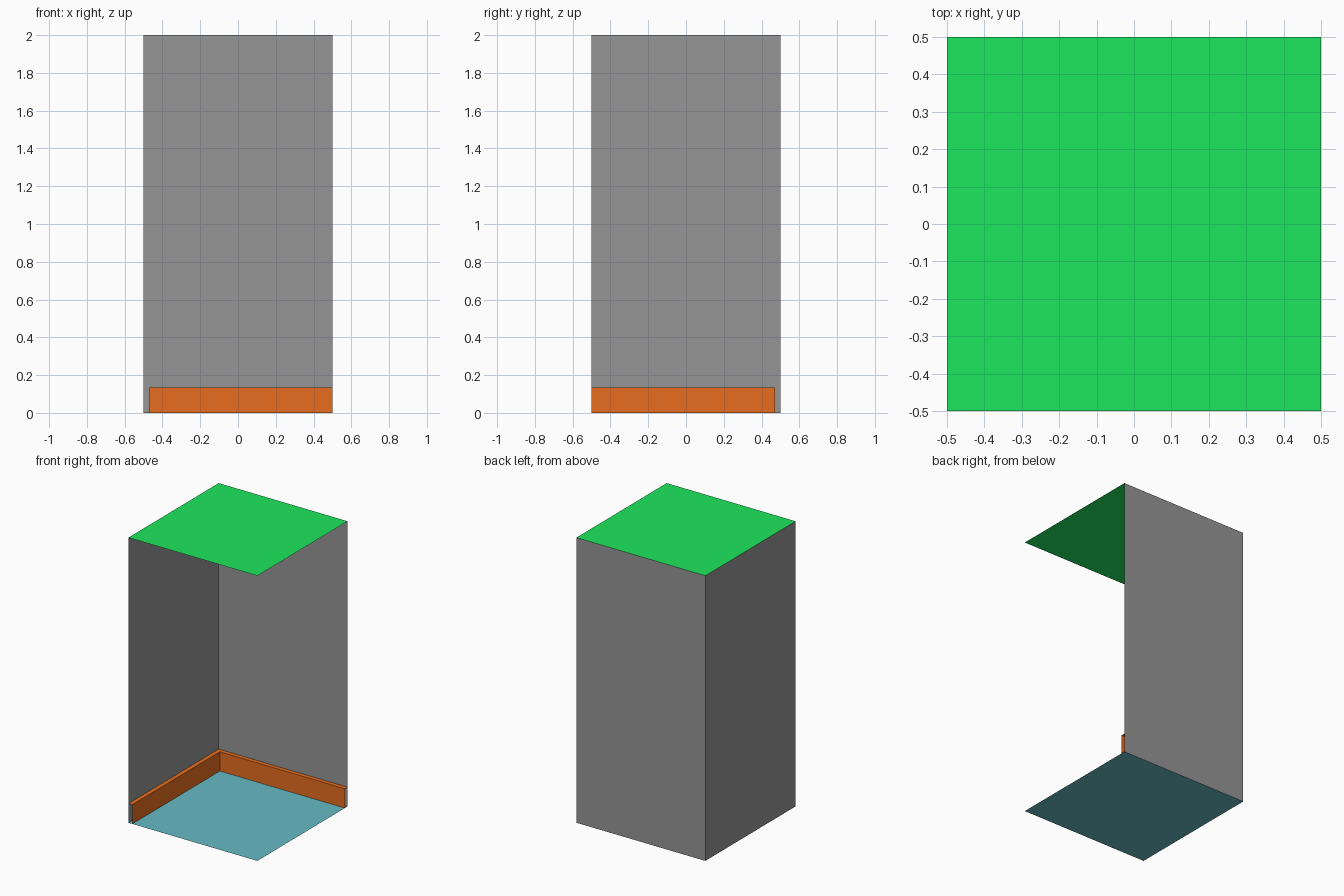
import bpy
import bmesh

cube = bpy.data.objects.get("Cube")
if cube:
    bpy.data.objects.remove(cube, do_unlink=True)

HALF = 0.5        # half the room width
HEIGHT = 2.0      # room height
BOARD_H = 0.135   # skirting height
BOARD_T = 0.03    # skirting thickness


def material(name, rgb):
    """Flat material from linear values."""
    colour = (*rgb, 1.0)
    mat = bpy.data.materials.new(name)
    mat.use_nodes = True
    mat.diffuse_color = colour
    bsdf = next(n for n in mat.node_tree.nodes if n.type == "BSDF_PRINCIPLED")
    bsdf.inputs["Base Color"].default_value = colour
    return mat


def finish(name, bm, mat):
    mesh = bpy.data.meshes.new(name)
    bm.to_mesh(mesh)
    bm.free()
    mesh.materials.append(mat)
    obj = bpy.data.objects.new(name, mesh)
    bpy.context.collection.objects.link(obj)


def sweep(name, paths, mat):
    """Sheet joining each path to the next."""
    bm = bmesh.new()
    rows = [[bm.verts.new(p) for p in path] for path in paths]
    for a, b in zip(rows, rows[1:]):
        for i in range(len(a) - 1):
            bm.faces.new((a[i], a[i + 1], b[i + 1], b[i]))
    finish(name, bm, mat)


def square(name, z, mat):
    bm = bmesh.new()
    bmesh.ops.create_grid(bm, x_segments=1, y_segments=1, size=HALF)
    bmesh.ops.translate(bm, verts=bm.verts, vec=(0, 0, z))
    finish(name, bm, mat)


def corner_path(inset, z):
    """L-shaped path along the right and back walls."""
    return [(-HALF + inset, -HALF, z),
            (-HALF + inset, HALF - inset, z),
            (HALF, HALF - inset, z)]


grey = material("wall grey", (0.305, 0.305, 0.305))
orange = material("skirting orange", (0.79, 0.152, 0.014))
green = material("ceiling green", (0.012, 0.80, 0.11))
teal = material("floor teal", (0.133, 0.49, 0.558))

# Floor and ceiling sheets
square("floor", 0, teal)
square("ceiling", HEIGHT, green)

# Two walls meeting at the back corner
sweep("walls", [corner_path(0, 0), corner_path(0, HEIGHT)], grey)

# Skirting: front face and top ledge, open at both ends
sweep("skirting_board", [corner_path(BOARD_T, 0),
                         corner_path(BOARD_T, BOARD_H),
                         corner_path(0, BOARD_H)], orange)
